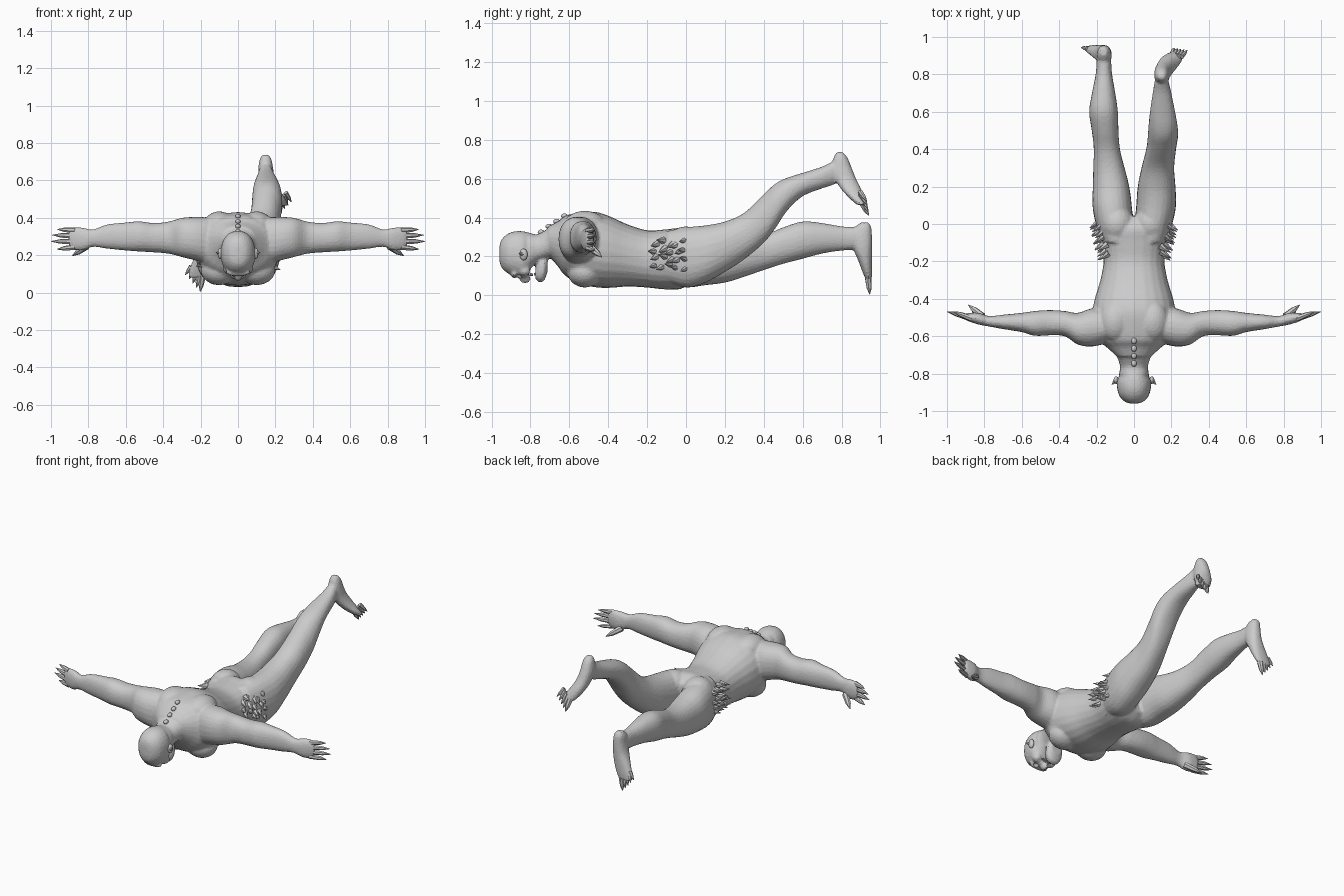
import bpy, bmesh, math, random
from mathutils import Vector, Matrix

random.seed(4)
AXES = {'x': (0, 1, 2), 'y': (1, 0, 2), 'z': (2, 0, 1)}


def spline(p0, p1, p2, p3, t):
    return [0.5 * (2 * b + (c - a) * t + (2 * a - 5 * b + 4 * c - d) * t * t
                   + (3 * b - a - 3 * c + d) * t ** 3) for a, b, c, d in zip(p0, p1, p2, p3)]


def tube(bm, axis, rows, flip=1, steps=4, n=24):
    """Loft rounded slices; each row is position along axis, then min/max on the other two axes."""
    k, a, b = AXES[axis]
    pts = []
    for i in range(len(rows) - 1):
        q = [rows[max(i - 1, 0)], rows[i], rows[i + 1], rows[min(i + 2, len(rows) - 1)]]
        pts += [spline(*q, s / steps) for s in range(steps)]
    pts.append(rows[-1])
    rings = []
    for t, a0, a1, b0, b1 in pts:
        ring = []
        for j in range(n):
            c, s = math.cos(2 * math.pi * j / n), math.sin(2 * math.pi * j / n)
            co = [0, 0, 0]
            co[k] = t
            co[a] = (a0 + a1) / 2 + (a1 - a0) / 2 * math.copysign(abs(c) ** .9, c)
            co[b] = (b0 + b1) / 2 + (b1 - b0) / 2 * math.copysign(abs(s) ** .9, s)
            co[0] *= flip
            ring.append(bm.verts.new(co))
        rings.append(ring)
    for r, q in zip(rings, rings[1:]):
        for j in range(n):
            bm.faces.new((r[j], r[(j + 1) % n], q[(j + 1) % n], q[j]))
    bm.faces.new(rings[0])
    bm.faces.new(rings[-1])


def sym(rows):
    return [(y, -w, w, z0, z1) for y, w, z0, z1 in rows]


def blob(bm, c, r):
    bmesh.ops.create_icosphere(bm, subdivisions=3, radius=1,
                               matrix=Matrix.Translation(c) @ Matrix.Diagonal((*r, 1)))


def spike(bm, p, q, r1, r2, n=7):
    p, q = Vector(p), Vector(q)
    m = Matrix.Translation((p + q) / 2) @ (q - p).to_track_quat('Z', 'Y').to_matrix().to_4x4()
    bmesh.ops.create_cone(bm, cap_ends=True, segments=n, radius1=r1, radius2=r2,
                          depth=(q - p).length, matrix=m)


def digit(bm, p, q, r):
    """Fleshy finger or toe ending in a pointed claw."""
    p, q = Vector(p), Vector(q)
    m = p.lerp(q, .62)
    spike(bm, p, m, r, r * .75)
    spike(bm, m, q, r * .75, r * .1)


def finish(bm, name):
    bmesh.ops.recalc_face_normals(bm, faces=bm.faces)
    me = bpy.data.meshes.new(name)
    bm.to_mesh(me)
    bm.free()
    ob = bpy.data.objects.new(name, me)
    bpy.context.collection.objects.link(ob)
    return ob


body = bmesh.new()

# torso
tube(body, 'y', sym([
    (-.71, .09, .21, .355), (-.66, .145, .15, .38), (-.62, .19, .10, .41), (-.55, .22, .06, .425),
    (-.47, .222, .042, .43), (-.4, .21, .038, .41), (-.3, .18, .045, .365), (-.2, .163, .04, .335),
    (-.1, .172, .03, .34), (-.02, .18, .035, .345), (.04, .12, .08, .30)]))

# skull and neck
tube(body, 'y', sym([
    (-.96, .02, .18, .25), (-.95, .05, .145, .285), (-.92, .078, .115, .315), (-.88, .09, .098, .33),
    (-.84, .092, .085, .33), (-.815, .08, .09, .325), (-.80, .08, .135, .32), (-.76, .075, .17, .315),
    (-.70, .095, .19, .35), (-.64, .13, .2, .38)]))
# lower jaw
tube(body, 'y', sym([(-.775, .035, .085, .13), (-.755, .052, .067, .2),
                     (-.73, .055, .075, .22), (-.712, .035, .12, .22)]))
blob(body, (0, -.828, .085), (.02, .03, .024))      # nose
blob(body, (0, -.885, .108), (.07, .016, .02))      # brow

for s in (-1, 1):
    # muscle masses: shoulder blade, chest, buttock, cheek
    blob(body, (s * .10, -.52, .36), (.085, .11, .075))
    blob(body, (s * .10, -.52, .12), (.10, .09, .08))
    blob(body, (s * .09, .0, .265), (.09, .10, .09))
    blob(body, (s * .055, -.83, .125), (.025, .03, .025))
    # arm and palm
    tube(body, 'x', [
        (.12, -.63, -.46, .14, .40), (.22, -.655, -.45, .17, .405), (.3, -.645, -.475, .19, .40),
        (.37, -.60, -.465, .208, .38), (.45, -.595, -.46, .215, .372), (.53, -.598, -.465, .22, .382),
        (.6, -.578, -.475, .225, .375), (.7, -.562, -.485, .235, .365), (.775, -.548, -.492, .245, .338),
        (.83, -.538, -.475, .225, .348), (.88, -.522, -.475, .23, .348), (.905, -.51, -.48, .25, .33)],
        flip=s)

# raised leg
tube(body, 'y', [
    (-.1, .01, .17, .07, .33), (0, .005, .205, .04, .35), (.1, .012, .225, .065, .36),
    (.2, .02, .222, .12, .38), (.3, .04, .215, .185, .425), (.4, .065, .225, .27, .52),
    (.46, .073, .235, .345, .575), (.52, .077, .234, .435, .605), (.6, .085, .22, .51, .63),
    (.7, .10, .20, .55, .662), (.76, .11, .185, .57, .69), (.8, .12, .175, .60, .69)])
tube(body, 'z', [
    (.738, .13, .165, .775, .805), (.71, .115, .18, .76, .83), (.65, .108, .19, .745, .855),
    (.6, .115, .20, .765, .875), (.55, .13, .222, .795, .90), (.5, .158, .255, .84, .918),
    (.465, .19, .268, .88, .925)])

# lower leg-side: the trailing leg
tube(body, 'y', [
    (-.1, -.17, -.01, .06, .33), (0, -.205, -.005, .04, .34), (.1, -.222, -.012, .052, .33),
    (.2, -.22, -.025, .065, .305), (.3, -.218, -.05, .095, .295), (.4, -.215, -.075, .13, .31),
    (.5, -.226, -.083, .162, .35), (.6, -.24, -.086, .188, .38), (.7, -.225, -.10, .215, .372),
    (.8, -.205, -.117, .23, .355), (.87, -.20, -.122, .235, .352), (.92, -.195, -.13, .25, .35)])
tube(body, 'z', [
    (.375, -.18, -.145, .90, .94), (.35, -.195, -.128, .87, .953), (.3, -.20, -.12, .85, .957),
    (.24, -.212, -.12, .86, .957), (.18, -.238, -.13, .885, .957), (.12, -.262, -.15, .908, .957),
    (.08, -.265, -.172, .925, .955)])

ob = finish(body, "body")

# eye socket cutters
cut = bmesh.new()
for s in (-1, 1):
    blob(cut, (s * .038, -.862, .088), (.021, .017, .022))
cutter = finish(cut, "eye_socket_cutter")
cutter.hide_render = True
cutter.hide_viewport = True

# fuse the masses, relax, then reduce to flat facets
m = ob.modifiers.new("fuse", 'REMESH')
m.mode, m.voxel_size = 'VOXEL', .0085
m = ob.modifiers.new("relax", 'SMOOTH')
m.factor, m.iterations = .5, 5
m = ob.modifiers.new("sockets", 'BOOLEAN')
m.operation, m.object = 'DIFFERENCE', cutter
m = ob.modifiers.new("facets", 'DECIMATE')
m.ratio = .2

# fingers and thumbs
bm = bmesh.new()
for s in (-1, 1):
    for z, tip, tz in ((.332, .965, .338), (.302, .993, .308), (.272, 1.0, .274), (.243, .968, .232)):
        digit(bm, (s * .87, -.505, z), (s * tip, -.468, tz), .0165)
    digit(bm, (s * .81, -.495, .25), (s * .885, -.433, .197), .021)
finish(bm, "fingers")

# toes, from the small outer toe to the big inner toe
bm = bmesh.new()
for i in range(5):
    f = i / 4
    r = .013 + .005 * f
    digit(bm, (-.25 + .06 * f, .937, .14 - .05 * f), (-.282 + .08 * f, .945, .095 - .09 * f), r)
    digit(bm, (.255 - .05 * f, .895 + .01 * f, .535 - .055 * f),
          (.285 - .07 * f, .93 + .01 * f, .485 - .075 * f), r)
finish(bm, "toes")

# spiky hair tufts on the hips
bm = bmesh.new()
for s in (-1, 1):
    for i in range(5):
        for j in range(4):
            y = -.15 + .038 * i + random.uniform(-.012, .012)
            z = .15 + .04 * j + random.uniform(-.012, .012)
            x = .16 + .06 * (y + .15) / .15 * .6 - .8 * abs(z - .2) ** 1.5
            spike(bm, (s * (x - .01), y, z),
                  (s * (x + .04), y - .035, z + random.uniform(-.02, .012)), .021, .001, 6)
finish(bm, "hip_tufts")

# ears, spine knobs and teeth
bm = bmesh.new()
for s in (-1, 1):
    blob(bm, (s * .095, -.835, .21), (.014, .02, .03))
    spike(bm, (s * .095, -.835, .21), (s * .118, -.858, .215), .015, .002)
finish(bm, "ears")
bm = bmesh.new()
for y, z in ((-.745, .325), (-.705, .355), (-.665, .38), (-.625, .408)):
    blob(bm, (0, y, z), (.014, .018, .013))
finish(bm, "spine_knobs")
bm = bmesh.new()
for i in range(7):
    x = -.036 + .012 * i
    spike(bm, (x, -.805, .103 + 6 * x * x), (x, -.787, .102 + 6 * x * x), .006, .002, 5)
    spike(bm, (x * .8, -.765, .105 + 6 * x * x), (x * .8, -.783, .105 + 6 * x * x), .006, .002, 5)
finish(bm, "teeth")
